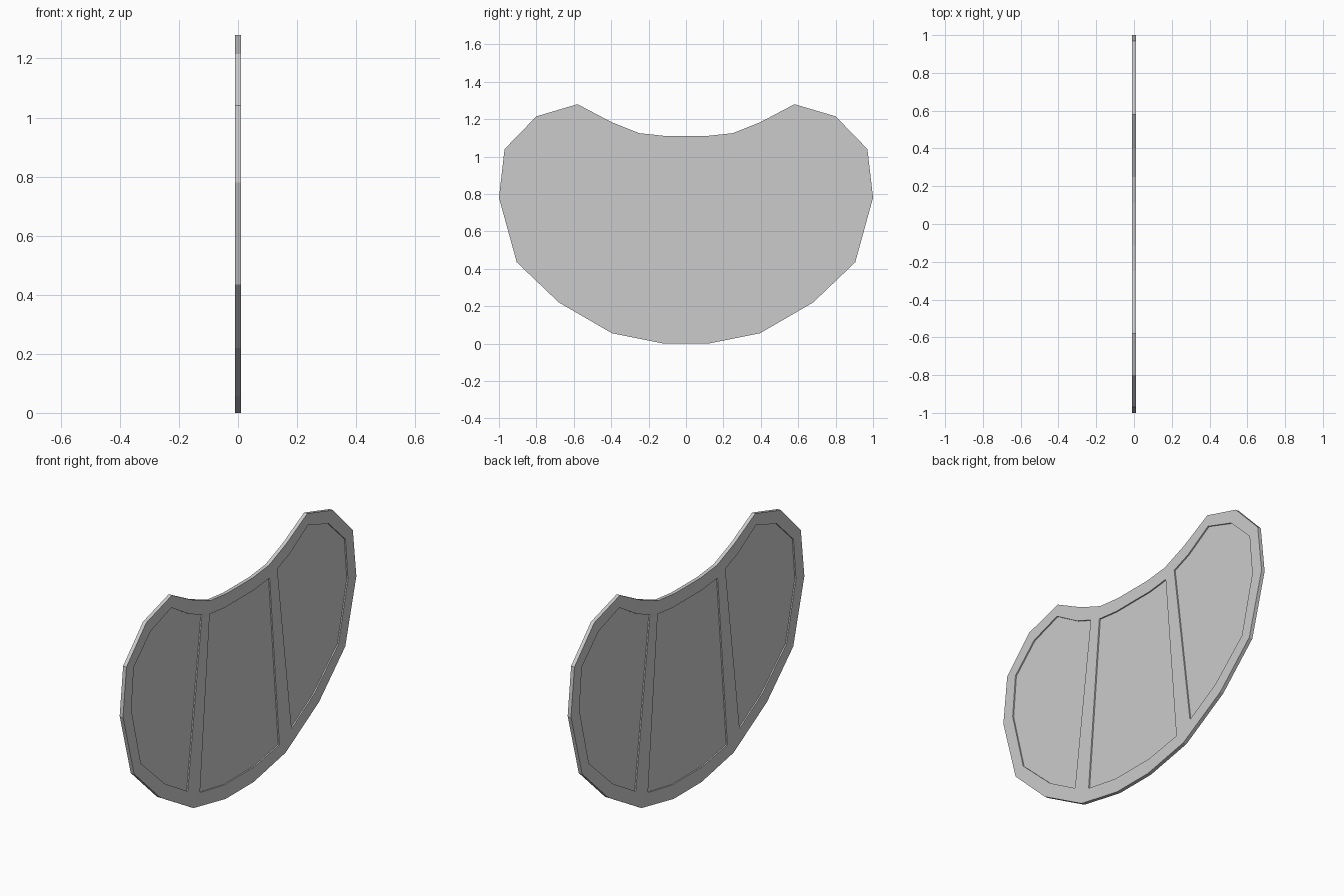
import bpy
from mathutils import Matrix

if "Cube" in bpy.data.objects:
    bpy.data.objects.remove(bpy.data.objects["Cube"])

# Drawing plane (u, v) becomes world (y, z); extrusion runs along x
TO_WORLD = Matrix(((0, 0, 1, 0), (1, 0, 0, 0), (0, 1, 0, 0), (0, 0, 0, 1)))


def mirror(points):
    return [(-y, z) for y, z in reversed(points)]


def plate(name, loops, half_thickness):
    """Flat plate from closed outlines; inner outlines become holes."""
    curve = bpy.data.curves.new(name + "_profile", 'CURVE')
    curve.dimensions = '2D'
    curve.fill_mode = 'BOTH'
    curve.extrude = half_thickness
    for pts in loops:
        spline = curve.splines.new('POLY')
        spline.points.add(len(pts) - 1)
        for p, (y, z) in zip(spline.points, pts):
            p.co = (y, z, 0, 1)
        spline.use_cyclic_u = True
    temp = bpy.data.objects.new(name + "_temp", curve)
    bpy.context.collection.objects.link(temp)
    deps = bpy.context.evaluated_depsgraph_get()
    mesh = bpy.data.meshes.new_from_object(temp.evaluated_get(deps))
    bpy.data.objects.remove(temp)
    mesh.transform(TO_WORLD)
    for poly in mesh.polygons:
        poly.use_smooth = False
    mesh.name = name
    obj = bpy.data.objects.new(name, mesh)
    bpy.context.collection.objects.link(obj)
    return obj


# Outer outline, right half from bottom to top
half = [(0.12, 0), (0.395, 0.055), (0.68, 0.22), (0.905, 0.435), (1.0, 0.78),
        (0.97, 1.04), (0.80, 1.215), (0.58, 1.28), (0.40, 1.185),
        (0.25, 1.125), (0.11, 1.11)]
outline = half + mirror(half)

# Window outlines
side = [(0.445, 0.165), (0.64, 0.28), (0.847, 0.47), (0.928, 0.79),
        (0.907, 1.015), (0.763, 1.155), (0.585, 1.215), (0.43, 1.12),
        (0.323, 1.078)]
centre_half = [(0.13, 0.08), (0.34, 0.118), (0.257, 1.055), (0.13, 1.04)]
centre = centre_half + mirror(centre_half)
windows = {"right_pane": side, "centre_pane": centre, "left_pane": mirror(side)}

# Rim with uprights, and the thinner recessed panes
plate("frame", [outline] + list(windows.values()), 0.01)
for name, pts in windows.items():
    plate(name, [pts], 0.003)
